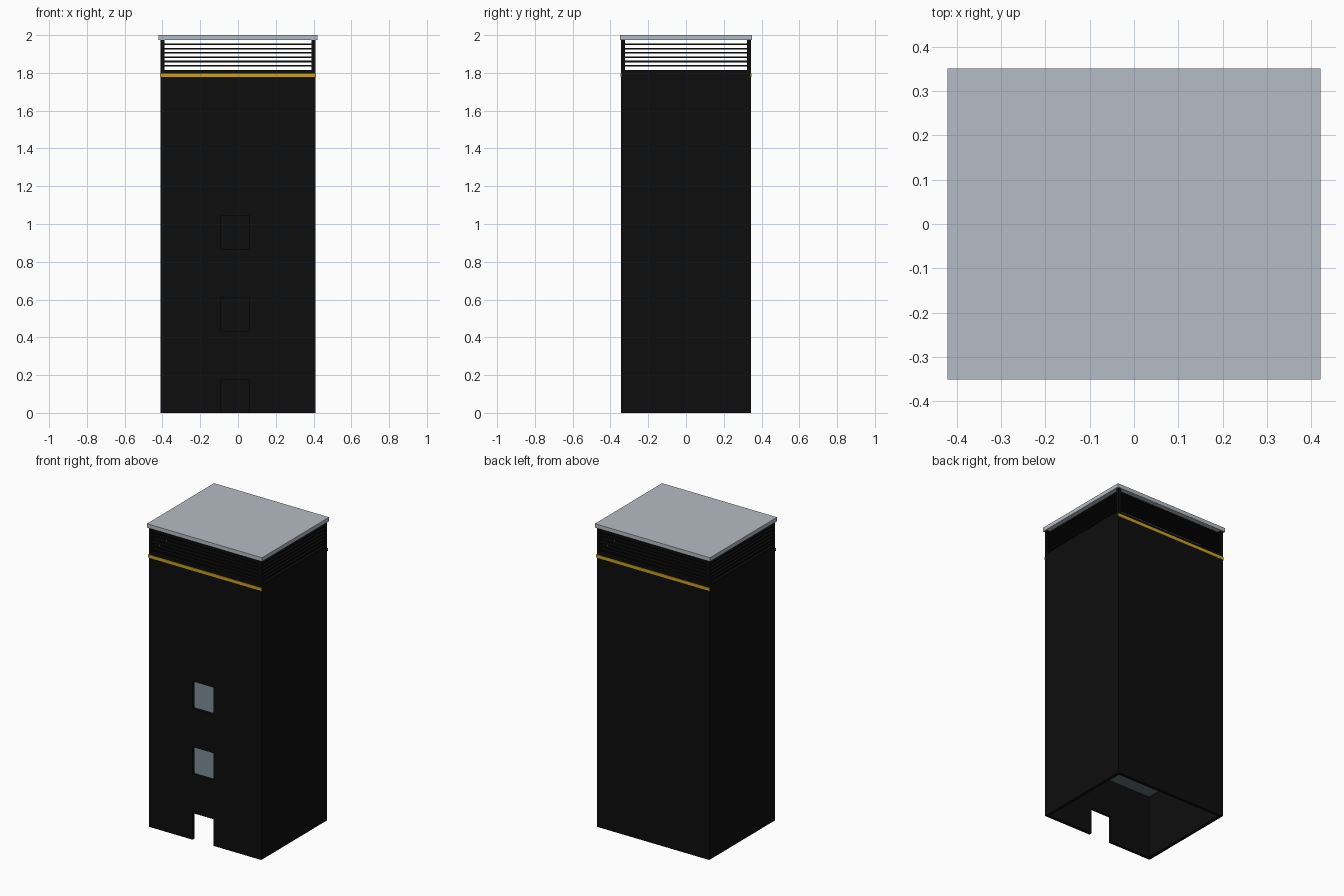
import bpy

if "Cube" in bpy.data.objects:
    bpy.data.objects.remove(bpy.data.objects["Cube"])

W, D = 0.41, 0.343      # half width and half depth of the tower
T = 0.02                # wall thickness
TOP = 1.815             # top of the solid walls
ROOF = 1.974            # underside of the roof slab


def material(name, rgb):
    m = bpy.data.materials.new(name)
    m.diffuse_color = (*rgb, 1)
    m.use_nodes = True
    m.node_tree.nodes["Principled BSDF"].inputs["Base Color"].default_value = m.diffuse_color
    return m


black = material("matte black", (0.004, 0.004, 0.004))
grey = material("light grey", (0.46, 0.505, 0.555))
slate = material("slate grey", (0.125, 0.16, 0.19))
yellow = material("golden yellow", (0.60, 0.36, 0.01))


def box(name, x, y, z, mat=None):
    """Box from (min, max) ranges on each axis."""
    bpy.ops.mesh.primitive_cube_add(size=1)
    o = bpy.context.object
    o.name = name
    for v in o.data.vertices:
        v.co = [r[0] if c < 0 else r[1] for c, r in zip(v.co, (x, y, z))]
    if mat:
        o.data.materials.append(mat)
    return o


def cut(target, cutter):
    cutter.hide_render = True
    cutter.hide_set(True)
    m = target.modifiers.new("cut", 'BOOLEAN')
    m.operation = 'DIFFERENCE'
    m.solver = 'EXACT'
    m.object = cutter


# Hollow shell, open at the bottom, with a doorway and two windows above it
shell = box("tower_walls", (-W, W), (-D, D), (0, TOP), black)
cut(shell, box("shaft_cutter", (-W + T, W - T), (-D + T, D - T), (-0.1, TOP + 0.1)))
for i, (z0, z1) in enumerate([(-0.1, 0.176), (0.433, 0.612), (0.866, 1.045)]):
    cut(shell, box(f"opening_cutter_{i}", (-0.091, 0.062), (-D - 0.1, -D + 0.1), (z0, z1)))

# Floors level with the window sills
for i, z in enumerate((0.433, 0.866)):
    box(f"floor_{i}", (-W + T, W - T), (-D + T, D - T), (z - 0.013, z), slate)

# Corner posts of the louvred top
for sx in (-1, 1):
    for sy in (-1, 1):
        box("corner_post", sorted((sx * W, sx * (W - T))),
            sorted((sy * D, sy * (D - T))), (TOP, ROOF), black)

# Horizontal louvre slats on all four sides
GAPS = 7
pitch = (ROOF - TOP) / GAPS
for i in range(1, GAPS):
    z = (TOP + i * pitch - 0.0045, TOP + i * pitch + 0.0045)
    for s in (-1, 1):
        box("long_slat", (-W + T, W - T), sorted((s * D, s * (D - T))), z, black)
        box("short_slat", sorted((s * W, s * (W - T))), (-D + T, D - T), z, black)

# Yellow bands on front and back
for s, name in ((-1, "front_band"), (1, "back_band")):
    box(name, (-W - 0.003, W + 0.003), sorted((s * (D - 0.002), s * (D + 0.003))),
        (1.777, 1.797), yellow)

# Overhanging roof slab
box("roof_slab", (-0.42, 0.42), (-0.35, 0.35), (ROOF, 2.0), grey)
